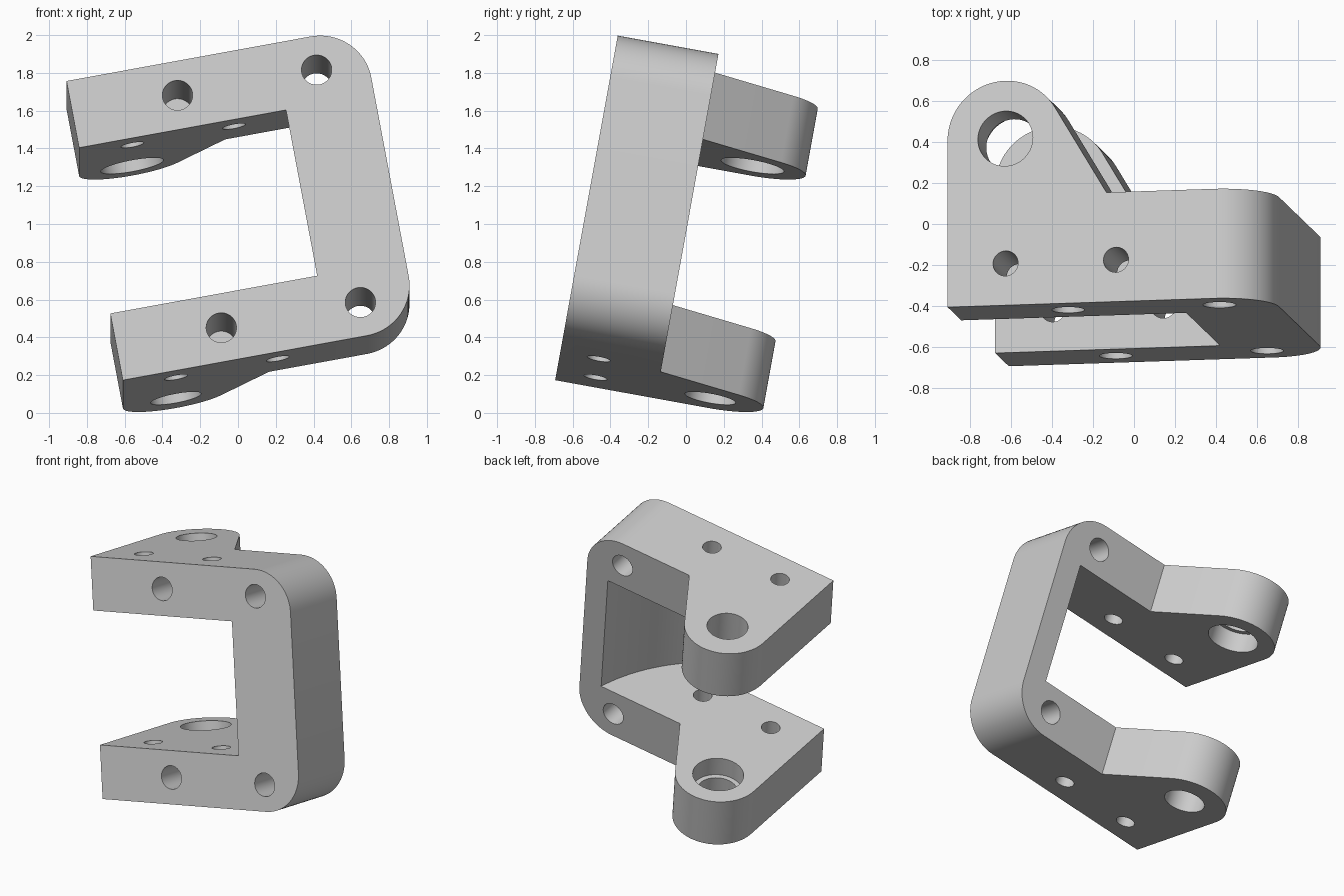
import bpy
import bmesh
from math import radians, cos, sin, asin, atan2, hypot, pi, sqrt
from mathutils import Matrix, Vector

if "Cube" in bpy.data.objects:
    bpy.data.objects.remove(bpy.data.objects["Cube"])

# Bracket dimensions in its own frame: u along arms, v depth, w height (top at 0)
LENGTH, DEPTH, HEIGHT = 1.59, 0.542, 1.637
ARM = 0.365
CORNER = 0.275
HINGE = Vector((0.286, 0.825))
LUG_R, WEB_U = 0.286, 0.787
SWEEP_R = 1.169
BORE_R, SEAT_R, LEDGE = 0.136, 0.169, 0.225
PIN_R, BOLT_R = 0.062, 0.08
PINS = ((0.287, 0.207), (0.834, 0.207))
BLIND_U, THROUGH_U = 0.564, 1.313

bm = bmesh.new()


def panel(normal, *loops):
    """Flat skin: first loop is the outline, the rest are holes."""
    edges = []
    for loop in loops:
        verts = [bm.verts.new(p) for p in loop]
        edges += [bm.edges.new((verts[i - 1], verts[i])) for i in range(len(verts))]
    bmesh.ops.triangle_fill(bm, edges=edges, use_beauty=True, normal=normal)


def strip(path_a, path_b, closed=False):
    """Quads joining two paths with the same number of points."""
    a = [bm.verts.new(p) for p in path_a]
    b = [bm.verts.new(p) for p in path_b]
    for i in range(0 if closed else 1, len(a)):
        bm.faces.new((a[i - 1], a[i], b[i], b[i - 1]))


def arc(cx, cy, radius, start, end, steps):
    angles = [start + (end - start) * i / steps for i in range(steps + 1)]
    return [(cx + radius * cos(a), cy + radius * sin(a)) for a in angles]


def circle(centre, radius, segments=64):
    return arc(centre[0], centre[1], radius, 0, 2 * pi, segments)[:-1]


def flat(path, w):
    return [(u, v, w) for u, v in path]


def upright(path, v):
    return [(u, v, w) for u, w in path]


# Hinge lug: slanted web tangent to the round end, then the straight side
to_hinge = HINGE - Vector((WEB_U, DEPTH))
web_angle = atan2(to_hinge.y, to_hinge.x) - asin(LUG_R / hypot(*to_hinge))
lug_side = [(WEB_U, DEPTH)]
lug_side += arc(HINGE.x, HINGE.y, LUG_R, web_angle - pi / 2, pi, 40)
lug_side += [(0, 0)]

# Inner face of the column, swept round the hinge axis
column_inside = []
for i in range(25):
    v = DEPTH * i / 24
    column_inside.append((HINGE.x + sqrt(SWEEP_R ** 2 - (v - HINGE.y) ** 2), v))
inner_front, inner_back = column_inside[0][0], column_inside[-1][0]

# Outer end with two rounded corners
end_u = LENGTH - CORNER
outer_end = arc(end_u, -CORNER, CORNER, pi / 2, 0, 20)
outer_end += arc(end_u, CORNER - HEIGHT, CORNER, 0, -pi / 2, 20)

UP, BACK = (0, 0, 1), (0, 1, 0)
bore, seat = circle(HINGE, BORE_R), circle(HINGE, SEAT_R)
pins = [circle(p, PIN_R, 48) for p in PINS]
bolt_rows = (-ARM / 2, ARM / 2 - HEIGHT)
through = [circle((THROUGH_U, w), BOLT_R) for w in bolt_rows]
blind = [circle((BLIND_U, w), BOLT_R) for w in bolt_rows]

# Upper and lower arms, the lower one mirrored
for level in (lambda w: w, lambda w: -HEIGHT - w):
    outside, ledge, inside = level(0), level(-LEDGE), level(-ARM)
    panel(UP, flat(lug_side + [(end_u, 0), (end_u, DEPTH)], outside),
          flat(bore, outside), *[flat(p, outside) for p in pins])
    panel(UP, flat(lug_side + column_inside, inside),
          flat(seat, inside), *[flat(p, inside) for p in pins])
    strip(flat(lug_side, outside), flat(lug_side, inside))
    # Stepped hinge bore and pin holes
    strip(flat(bore, outside), flat(bore, ledge), closed=True)
    strip(flat(bore, ledge), flat(seat, ledge), closed=True)
    strip(flat(seat, ledge), flat(seat, inside), closed=True)
    for p in pins:
        strip(flat(p, outside), flat(p, inside), closed=True)


def frame_outline(start_u, inner_u):
    """C-shaped outline of the frame, open towards the arm tips."""
    low = ARM - HEIGHT
    return ([(start_u, 0)] + outer_end
            + [(start_u, -HEIGHT), (start_u, low), (inner_u, low),
               (inner_u, -ARM), (start_u, -ARM)])


# Front and back of the frame
panel(BACK, upright(frame_outline(0, inner_front), 0),
      *[upright(h, 0) for h in through + blind])
panel(BACK, upright(frame_outline(WEB_U, inner_back), DEPTH),
      *[upright(h, DEPTH) for h in through])

# Column walls
strip(upright(outer_end, 0), upright(outer_end, DEPTH))
strip(flat(column_inside, -ARM), flat(column_inside, ARM - HEIGHT))

# Bolt holes: through at the column, blind in the arms
for h in through + blind:
    strip(upright(h, 0), upright(h, DEPTH), closed=True)
for h in blind:
    panel(BACK, upright(h, DEPTH))

# Join the skins and tilt into place
bmesh.ops.remove_doubles(bm, verts=bm.verts[:], dist=0.00005)
bmesh.ops.recalc_face_normals(bm, faces=bm.faces[:])
tilt = Matrix.Rotation(radians(-10.3), 4, 'X') @ Matrix.Rotation(radians(-10.5), 4, 'Y')
bm.transform(Matrix.Translation((-0.908, -0.405, 1.757)) @ tilt)

grey = bpy.data.materials.new("light_grey")
grey.use_nodes = True
colour = (0.6, 0.6, 0.6, 1)
grey.diffuse_color = colour
grey.node_tree.nodes["Principled BSDF"].inputs["Base Color"].default_value = colour

mesh = bpy.data.meshes.new("hinge_bracket")
bm.to_mesh(mesh)
bm.free()
mesh.materials.append(grey)
bracket = bpy.data.objects.new("hinge_bracket", mesh)
bpy.context.collection.objects.link(bracket)

bpy.ops.object.select_all(action='DESELECT')
bpy.context.view_layer.objects.active = bracket
bracket.select_set(True)
bpy.ops.object.shade_smooth_by_angle(angle=radians(30))
